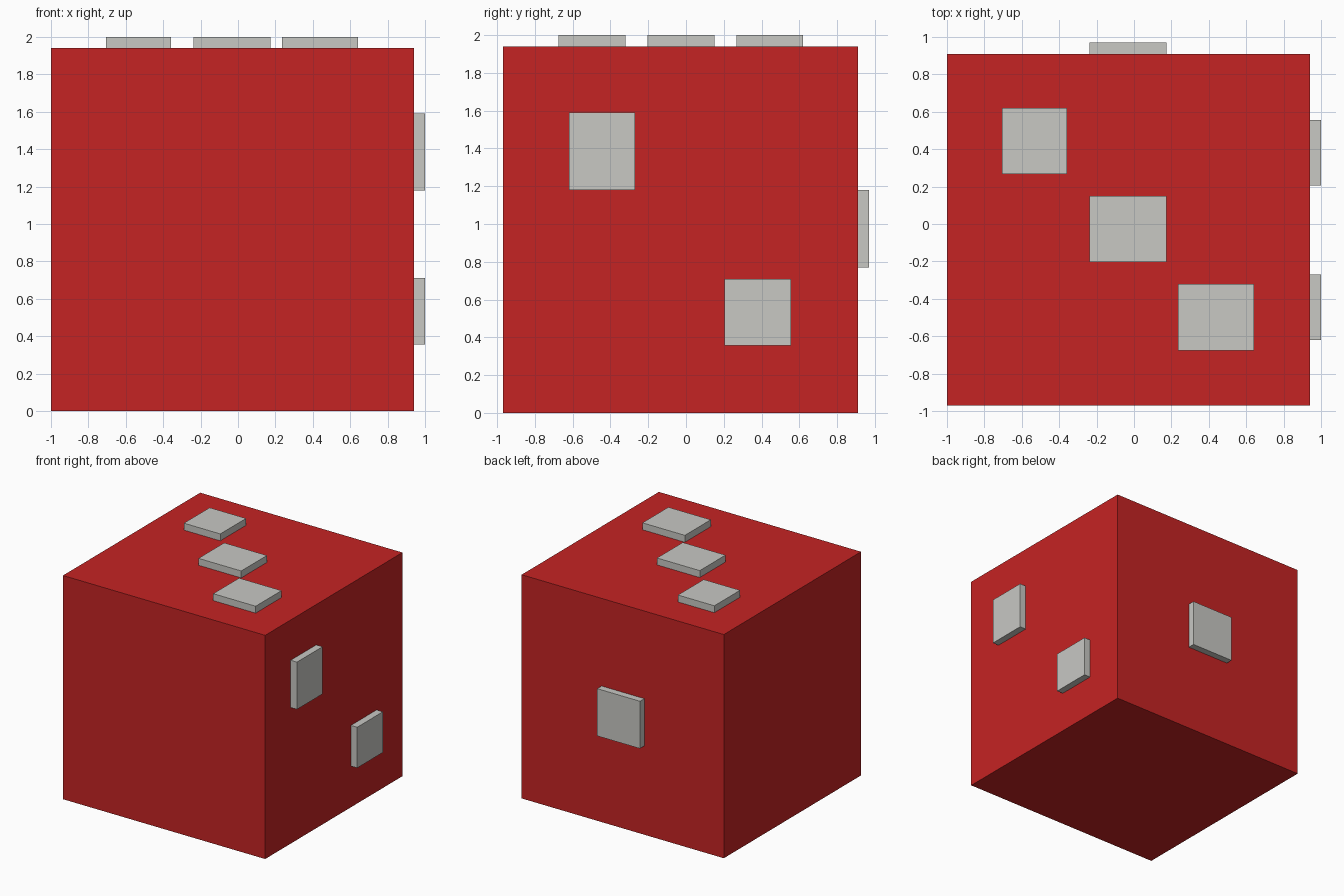
import bpy
from mathutils import Vector

cube = bpy.data.objects.get("Cube")
if cube:
    bpy.data.objects.remove(cube, do_unlink=True)


def make_material(name, rgb):
    mat = bpy.data.materials.new(name)
    mat.use_nodes = True
    mat.diffuse_color = (*rgb, 1)
    mat.node_tree.nodes["Principled BSDF"].inputs["Base Color"].default_value = (*rgb, 1)
    return mat


def box(name, low, high, mat):
    """Axis-aligned box between two corners."""
    low, high = Vector(low), Vector(high)
    bpy.ops.mesh.primitive_cube_add(size=1, location=(low + high) / 2)
    obj = bpy.context.object
    obj.name = name
    obj.scale = high - low
    bpy.ops.object.transform_apply(location=False, rotation=False, scale=True)
    obj.data.materials.append(mat)
    return obj


red = make_material("red", (0.56, 0.017, 0.017))
grey = make_material("light grey", (0.58, 0.58, 0.55))

# Die body
X0, X1, Y0, Y1, TOP = -1.0, 0.94, -0.97, 0.91, 1.94
RAISE = 0.06
box("die_body", (X0, Y0, 0), (X1, Y1, TOP), red)

# Three raised pips on the top: x range, y range
for i, (xa, xb, ya, yb) in enumerate([(-0.706, -0.357, 0.267, 0.62),
                                      (-0.237, 0.173, -0.203, 0.15),
                                      (0.235, 0.642, -0.675, -0.32)]):
    box(f"top_pip_{i + 1}", (xa, ya, TOP), (xb, yb, TOP + RAISE), grey)

# Two raised pips on the +x side: y range, z range
for i, (ya, yb, za, zb) in enumerate([(-0.62, -0.27, 1.18, 1.59),
                                      (0.205, 0.557, 0.357, 0.71)]):
    box(f"side_pip_{i + 1}", (X1, ya, za), (X1 + RAISE, yb, zb), grey)

# Single raised pip on the back
box("back_pip", (-0.237, Y1, 0.77), (0.173, Y1 + RAISE, 1.18), grey)
